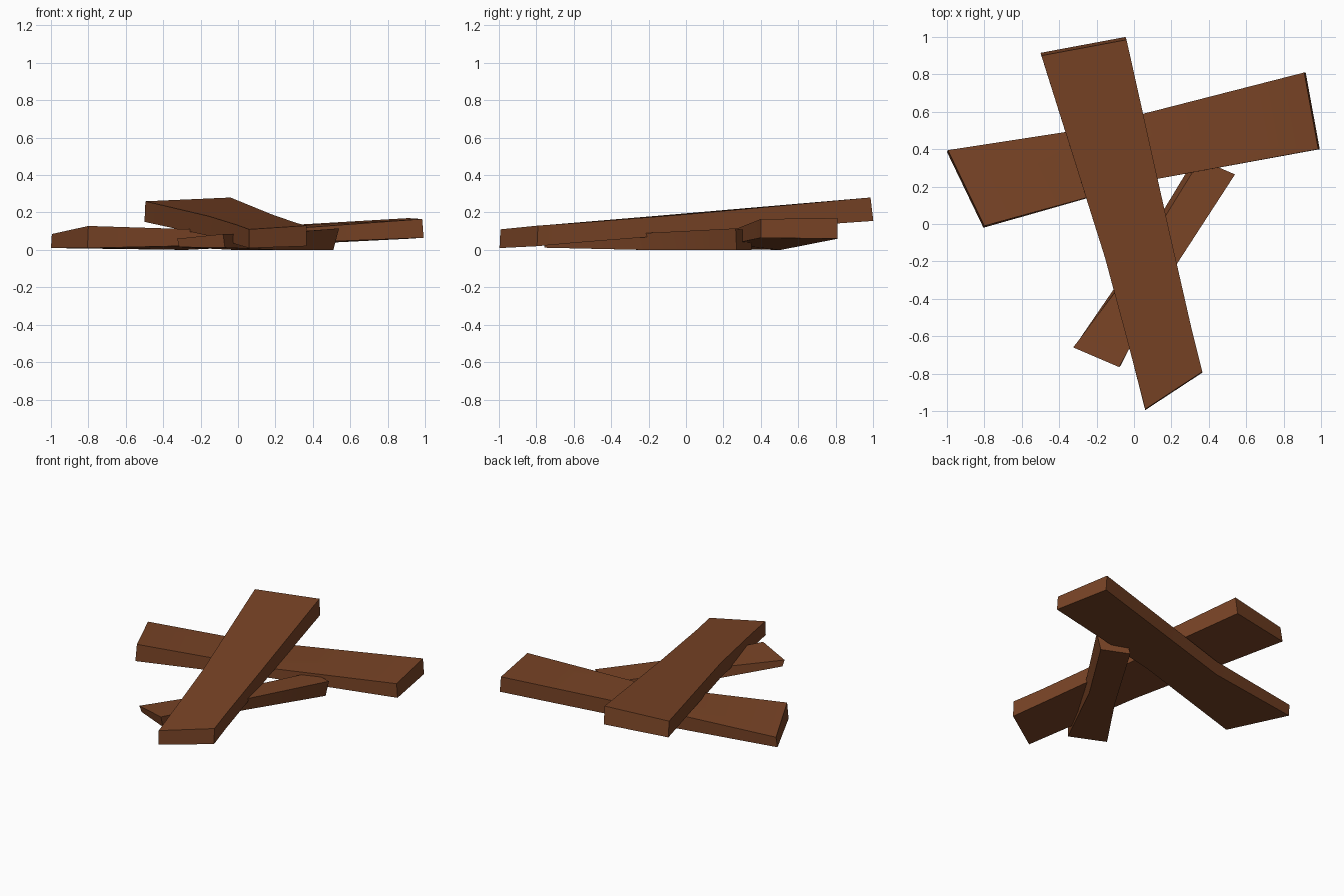
import bpy, bmesh, math

if "Cube" in bpy.data.objects:
    bpy.data.objects.remove(bpy.data.objects["Cube"])

wood = bpy.data.materials.new("brown wood")
wood.diffuse_color = (0.19, 0.057, 0.019, 1)
wood.use_nodes = True
wood.node_tree.nodes["Principled BSDF"].inputs["Base Color"].default_value = wood.diffuse_color


def beam(name, rings):
    """Rough-hewn beam: each ring gives the top-left and top-right points,
    the two underside heights and the sideways shift of the underside."""
    bm = bmesh.new()
    loops = []
    for left, right, low_l, low_r, (sx, sy) in rings:
        loops.append([bm.verts.new(p) for p in (
            left, right,
            (right[0] + sx, right[1] + sy, low_r),
            (left[0] + sx, left[1] + sy, low_l))])
    for a, b in zip(loops, loops[1:]):
        for i in range(4):
            j = (i + 1) % 4
            bm.faces.new((a[i], a[j], b[j], b[i]))
    bm.faces.new(loops[0])
    bm.faces.new(loops[-1])
    bmesh.ops.recalc_face_normals(bm, faces=bm.faces)
    mesh = bpy.data.meshes.new(name)
    bm.to_mesh(mesh)
    bm.free()
    mesh.materials.append(wood)
    ob = bpy.data.objects.new(name, mesh)
    bpy.context.collection.objects.link(ob)
    bpy.ops.object.select_all(action='DESELECT')
    ob.select_set(True)
    bpy.context.view_layer.objects.active = ob
    bpy.ops.object.shade_smooth_by_angle(angle=math.radians(30))


# upper beam, leaning over the others, front to back
beam("top_beam", [
    ((0.06, -0.99, 0.11), (0.365, -0.79, 0.13), 0.01, 0.02, (0, -0.005)),
    ((-0.01, -0.72, 0.135), (0.31, -0.57, 0.145), 0.03, 0.04, (0, 0)),
    ((-0.155, -0.18, 0.18), (0.18, 0.0, 0.19), 0.075, 0.085, (0, 0)),
    ((-0.495, 0.90, 0.26), (-0.04, 0.985, 0.28), 0.15, 0.155, (-0.005, 0.015)),
])

# long crossing beam, left to right
beam("cross_beam", [
    ((-0.995, 0.395, 0.085), (-0.80, -0.01, 0.128), 0.01, 0.01, (-0.005, -0.01)),
    ((-0.28, 0.505, 0.10), (0.09, 0.235, 0.10), 0.0, 0.03, (0, 0)),
    ((0.91, 0.81, 0.17), (0.985, 0.40, 0.165), 0.06, 0.065, (0.008, 0)),
])

# short low beam, front to back
beam("short_beam", [
    ((-0.325, -0.66, 0.06), (-0.08, -0.765, 0.085), 0.015, 0.012, (0.01, 0.01)),
    ((0.0, -0.23, 0.075), (0.225, -0.22, 0.09), 0.0, 0.0, (-0.02, 0.01)),
    ((0.355, 0.345, 0.10), (0.54, 0.265, 0.115), 0.0, 0.0, (-0.03, 0.005)),
])
